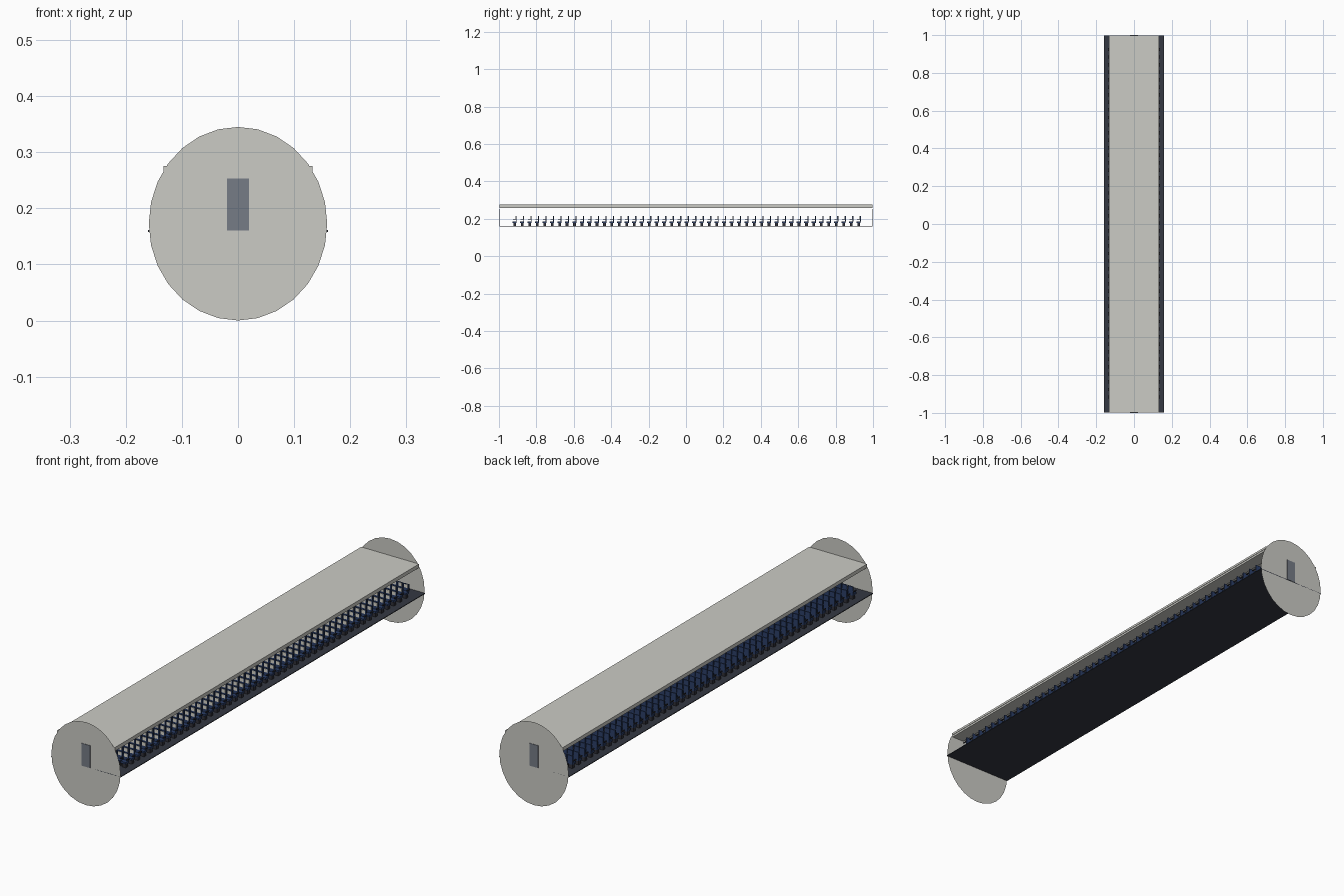
import bpy, bmesh
from math import sin, cos, pi
from mathutils import Matrix

old = bpy.data.objects.get("Cube")
if old:
    bpy.data.objects.remove(old)


def material(name, rgb):
    m = bpy.data.materials.new(name)
    m.use_nodes = True
    m.diffuse_color = (*rgb, 1)
    m.node_tree.nodes["Principled BSDF"].inputs["Base Color"].default_value = (*rgb, 1)
    return m


PANEL = material("warm white panel", (0.60, 0.60, 0.56))
CARPET = material("dark carpet", (0.035, 0.04, 0.055))
NAVY = material("navy fabric", (0.025, 0.05, 0.14))
FRAME = material("dark seat frame", (0.03, 0.03, 0.04))
COVER = material("cream head cover", (0.70, 0.68, 0.60))
DOOR = material("slate door", (0.18, 0.20, 0.24))


def add_box(bm, x, y, z, index=0):
    """Box between the pairs x, y and z."""
    size = [b - a for a, b in (x, y, z)]
    mid = [(a + b) / 2 for a, b in (x, y, z)]
    verts = bmesh.ops.create_cube(bm, size=1, matrix=Matrix.Translation(mid) @ Matrix.Diagonal((*size, 1)))["verts"]
    for f in {f for v in verts for f in v.link_faces}:
        f.material_index = index


def finish(name, bm, mats):
    mesh = bpy.data.meshes.new(name)
    bm.to_mesh(mesh)
    bm.free()
    for m in mats:
        mesh.materials.append(m)
    ob = bpy.data.objects.new(name, mesh)
    bpy.context.collection.objects.link(ob)
    return ob


def box(name, x, y, z, mat):
    bm = bmesh.new()
    add_box(bm, x, y, z)
    return finish(name, bm, [mat])


# End walls: thin oval bulkheads, each with a door plate on both faces
SIDES = 28
for name, s in (("front", -1), ("back", 1)):
    bm = bmesh.new()
    ring = [bm.verts.new((0.159 * sin(2 * pi * i / SIDES), s * 0.998,
                          0.1725 + 0.1725 * cos(2 * pi * i / SIDES))) for i in range(SIDES)]
    bm.faces.new(ring if s > 0 else ring[::-1])
    finish(name + "_bulkhead", bm, [PANEL])
    box(name + "_door", (-0.02, 0.02), sorted((s * 0.996, s)), (0.16, 0.253), DOOR)

# Floor and ceiling
box("cabin_floor", (-0.16, 0.16), (-0.998, 0.998), (0.158, 0.161), CARPET)
box("ceiling_panel", (-0.133, 0.133), (-0.998, 0.998), (0.266, 0.275), PANEL)

# Overhead lockers under the ceiling edges
for name, s in (("left", 1), ("right", -1)):
    box(name + "_locker", sorted((s * 0.075, s * 0.131)), (-0.998, 0.998), (0.258, 0.266), PANEL)

# Seat rows: three blocks of three seats, facing the front
PITCH, WIDTH, ROWS = 0.04, 0.027, 47
for block, centre in (("right", -0.0945), ("middle", 0), ("left", 0.0945)):
    bm = bmesh.new()
    for row in range(ROWS):
        y = (row - (ROWS - 1) / 2) * PITCH + 0.005
        for seat in (-1, 0, 1):
            x = centre + seat * WIDTH
            span = (x - 0.0115, x + 0.0115)
            add_box(bm, (x - 0.009, x + 0.009), (y - 0.008, y + 0.006), (0.161, 0.178), 1)
            add_box(bm, span, (y - 0.013, y + 0.009), (0.178, 0.186))
            add_box(bm, span, (y + 0.005, y + 0.010), (0.186, 0.215))
            add_box(bm, (x - 0.008, x + 0.008), (y + 0.0035, y + 0.005), (0.200, 0.214), 2)
        # Armrests between and beside the seats
        for arm in range(4):
            x = centre + (arm - 1.5) * WIDTH
            add_box(bm, (x - 0.002, x + 0.002), (y - 0.010, y + 0.008), (0.193, 0.197), 1)
    finish(block + "_seats", bm, [NAVY, FRAME, COVER])
